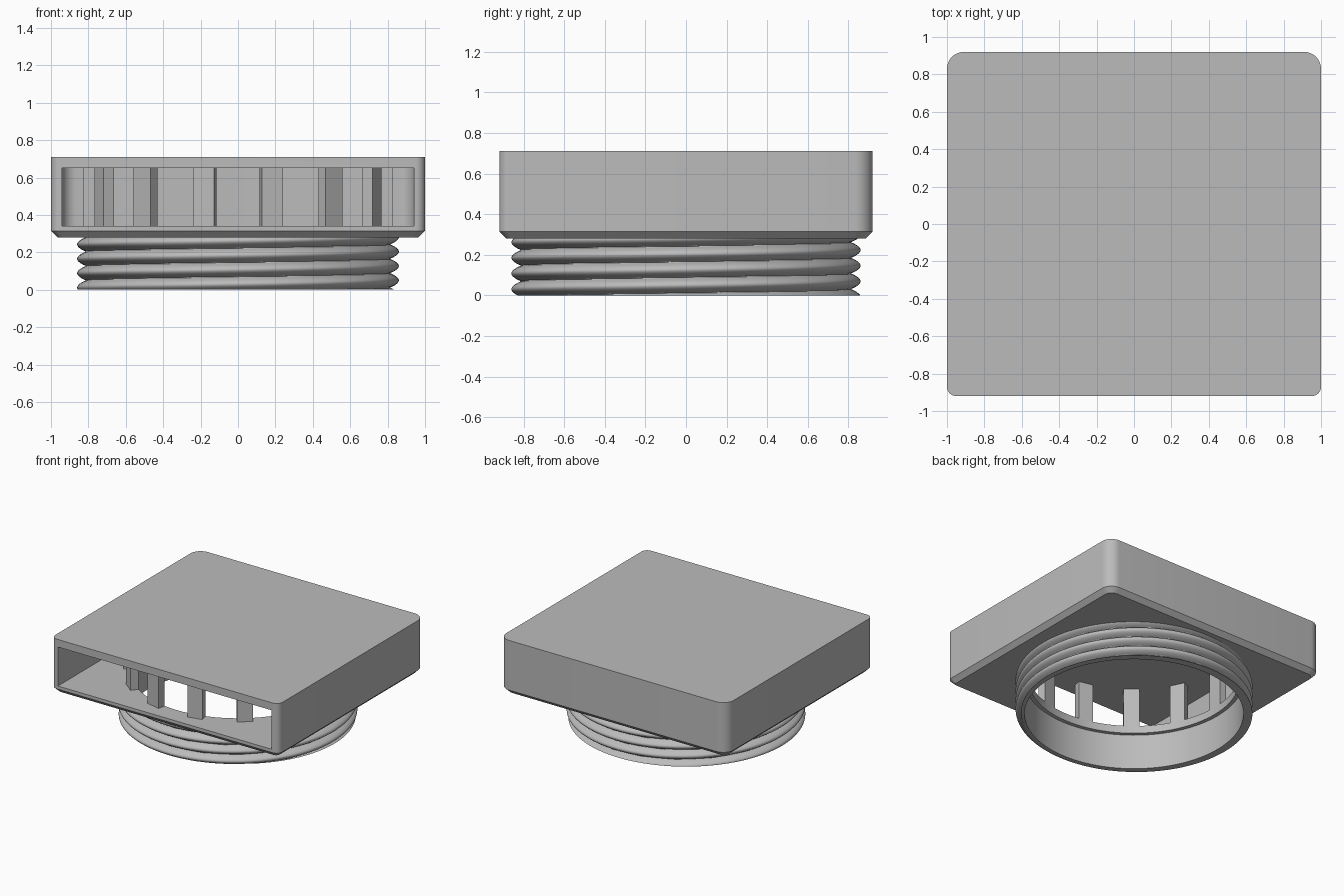
import bpy, bmesh, math
from mathutils import Matrix

cube = bpy.data.objects.get("Cube")
if cube:
    bpy.data.objects.remove(cube, do_unlink=True)

grey = bpy.data.materials.new("plain grey")
grey.use_nodes = True
COLOUR = (0.5, 0.5, 0.5, 1)
grey.diffuse_color = COLOUR
grey.node_tree.nodes["Principled BSDF"].inputs["Base Color"].default_value = COLOUR

FLOOR, CEILING, UNDERSIDE, TOP = 0.34, 0.65, 0.28, 0.71
HOLE_R, POST_R = 0.765, 0.825


def finish(name, bm, smooth=None):
    bmesh.ops.recalc_face_normals(bm, faces=bm.faces[:])
    mesh = bpy.data.meshes.new(name)
    bm.to_mesh(mesh)
    bm.free()
    mesh.materials.append(grey)
    obj = bpy.data.objects.new(name, mesh)
    bpy.context.collection.objects.link(obj)
    if smooth:
        shade(obj, smooth)
    return obj


def shade(obj, degrees):
    bpy.ops.object.select_all(action='DESELECT')
    obj.select_set(True)
    bpy.context.view_layer.objects.active = obj
    bpy.ops.object.shade_smooth_by_angle(angle=math.radians(degrees))


def rounded_rect(x, front, back, r_front, r_back, steps=8):
    """Outline points, counter-clockwise from the back left corner."""
    corners = [(1, back, r_back), (-1, back, r_back), (-1, front, r_front), (1, front, r_front)]
    points = []
    for i, (side, y, r) in enumerate(corners):
        cx, cy = side * (x - r), y - r if i < 2 else y + r
        for k in range(steps + 1):
            a = math.pi / 2 * (i + k / steps)
            points.append((cx + r * math.cos(a), cy + r * math.sin(a)))
    return points


def loft(bm, loops):
    """Closed solid through stacked (outline, height) loops."""
    rings = [[bm.verts.new((x, y, z)) for x, y in pts] for pts, z in loops]
    n = len(rings[0])
    for low, high in zip(rings, rings[1:]):
        for i in range(n):
            j = (i + 1) % n
            bm.faces.new((low[i], low[j], high[j], high[i]))
    bm.faces.new(rings[0][::-1])
    bm.faces.new(rings[-1])


def cut(target, cutter):
    mod = target.modifiers.new("cut", 'BOOLEAN')
    mod.operation, mod.solver, mod.object = 'DIFFERENCE', 'EXACT', cutter
    bpy.context.view_layer.objects.active = target
    bpy.ops.object.modifier_apply(modifier=mod.name)
    bpy.data.objects.remove(cutter, do_unlink=True)


# Housing with a chamfered lower rim
bm = bmesh.new()
outer = rounded_rect(1, -0.92, 0.92, 0.05, 0.09)
inset = rounded_rect(0.965, -0.885, 0.885, 0.03, 0.06)
loft(bm, [(inset, UNDERSIDE), (outer, 0.315), (outer, TOP)])
housing = finish("housing", bm)

# Cavity open to the front
bm = bmesh.new()
cavity = rounded_rect(0.94, -1.2, 0.86, 0.02, 0.08)
loft(bm, [(cavity, FLOOR), (cavity, CEILING)])
cut(housing, finish("cavity_cutter", bm))

# Round hole through the floor
bm = bmesh.new()
bmesh.ops.create_cone(bm, cap_ends=True, segments=96, radius1=HOLE_R, radius2=HOLE_R,
                      depth=0.3, matrix=Matrix.Translation((0, 0, FLOOR)))
cut(housing, finish("hole_cutter", bm))
shade(housing, 30)

# Ring of posts around the hole
bm = bmesh.new()
POSTS = 14
for i in range(POSTS):
    turn = Matrix.Rotation(2 * math.pi * (i + 0.5) / POSTS - math.pi / 2, 4, 'Z')
    place = Matrix.Translation(((HOLE_R + POST_R) / 2, 0, (FLOOR + CEILING) / 2))
    size = Matrix.Diagonal((POST_R - HOLE_R, 0.116, CEILING - FLOOR + 0.01, 1))
    bmesh.ops.create_cube(bm, size=1, matrix=turn @ place @ size)
finish("grille_posts", bm)

# Threaded neck: rounded helical crests outside, plain bore inside
PITCH, CREST_Z, ROOT_R, CREST_R, BORE_R = 0.077, 0.05, 0.81, 0.86, 0.795
SEGMENTS, LEVELS = 128, 72
height = UNDERSIDE + 0.005


def thread_radius(angle, z):
    phase = (z - CREST_Z) / PITCH - angle / (2 * math.pi)
    return ROOT_R + (CREST_R - ROOT_R) * abs(math.cos(math.pi * phase)) ** 0.8


bm = bmesh.new()
rings = []
for level in range(LEVELS + 1):
    z = height * level / LEVELS
    ring = []
    for s in range(SEGMENTS):
        a = 2 * math.pi * s / SEGMENTS
        r = thread_radius(a, z)
        ring.append(bm.verts.new((r * math.cos(a), r * math.sin(a), z)))
    rings.append(ring)
for z in (height, 0):
    rings.append([bm.verts.new((BORE_R * math.cos(2 * math.pi * s / SEGMENTS),
                                BORE_R * math.sin(2 * math.pi * s / SEGMENTS), z))
                  for s in range(SEGMENTS)])
for i, ring in enumerate(rings):
    after = rings[(i + 1) % len(rings)]
    for s in range(SEGMENTS):
        t = (s + 1) % SEGMENTS
        bm.faces.new((ring[s], ring[t], after[t], after[s]))
finish("threaded_neck", bm, 50)
